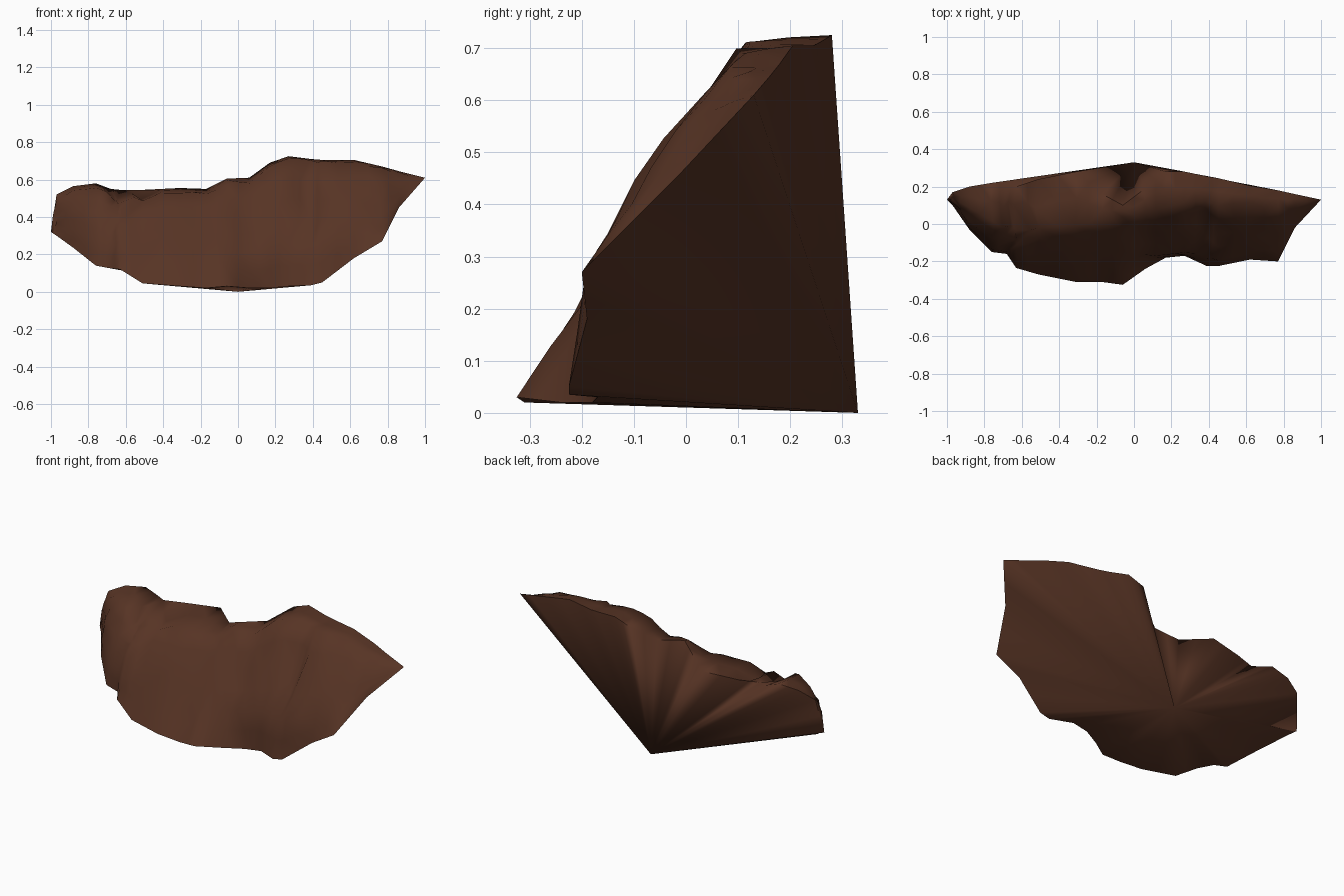
import bpy, bmesh, random
from mathutils import Vector

if "Cube" in bpy.data.objects:
    bpy.data.objects.remove(bpy.data.objects["Cube"])

random.seed(4)

# Cliff sections: x, foot y, foot z, lower y, upper y, brow y, rim y, rim z
SECTIONS = [
    (-.97, .10, .30, .11, .12, .14, .17, .52),
    (-.88, -.03, .235, -.02, .02, .08, .20, .565),
    (-.76, -.15, .14, -.13, -.08, .02, .22, .58),
    (-.68, -.16, .125, -.15, -.09, -.01, .22, .55),
    (-.63, -.235, .12, -.19, -.11, -.03, .20, .545),
    (-.51, -.27, .045, -.21, -.12, -.02, .24, .545),
    (-.31, -.31, .03, -.21, -.12, -.01, .28, .555),
    (-.17, -.31, .02, -.21, -.10, .01, .16, .55),
    (-.06, -.325, .03, -.20, -.08, .03, .10, .605),
    (.06, -.24, .02, -.17, -.05, .06, .19, .61),
    (.17, -.18, .02, -.16, -.04, .09, .28, .69),
    (.27, -.17, .03, -.15, -.02, .12, .28, .725),
    (.39, -.225, .035, -.18, .02, .12, .255, .71),
    (.45, -.225, .05, -.20, -.05, .10, .245, .705),
    (.62, -.19, .18, -.15, -.04, .11, .205, .705),
    (.77, -.20, .27, -.11, -.02, .08, .18, .67),
    (.86, -.02, .45, .01, .05, .10, .16, .645),
]

bm = bmesh.new()

# Front face: each section climbs foot -> brow, then runs back to the rim
columns = []
for x, yf, zf, y1, y2, yb, yr, zr in SECTIONS:
    zb = zr - (.01 if x > .2 else .025)
    heights = [zf, zf + (zb - zf) * .33, zf + (zb - zf) * .68, zb, zr]
    columns.append([bm.verts.new((x, y, z))
                    for y, z in zip((yf, y1, y2, yb, yr), heights)])
for a, b in zip(columns, columns[1:]):
    for i in range(4):
        bm.faces.new((a[i], b[i], b[i + 1], a[i + 1]))

# Pointed ends
for end, tip in ((columns[0], (-1, .13, .32)), (columns[-1], (1, .13, .61))):
    v = bm.verts.new(tip)
    for i in range(4):
        bm.faces.new((end[i], end[i + 1], v))

# Finer, slightly rough rock, broken up around the upper left ledge
bmesh.ops.subdivide_edges(bm, edges=bm.edges[:], cuts=1, use_grid_fill=True)
bmesh.ops.triangulate(bm, faces=bm.faces[:])
broken = Vector((-.60, .03, .52))
for v in bm.verts:
    if not v.is_boundary:
        amount = .006
        if (v.co - broken).length < .14:
            amount = .028
            v.co.z -= .025
        v.co += Vector([random.uniform(-amount, amount) for _ in range(3)])

# Back and underside: fan from the whole border to one low rear point
apex = bm.verts.new((0, .33, 0))
for e in [e for e in bm.edges if e.is_boundary]:
    bm.faces.new((*e.verts, apex))
bmesh.ops.recalc_face_normals(bm, faces=bm.faces[:])

mesh = bpy.data.meshes.new("rock_ledge")
bm.to_mesh(mesh)
bm.free()
rock = bpy.data.objects.new("rock_ledge", mesh)
bpy.context.collection.objects.link(rock)

brown = bpy.data.materials.new("brown_rock")
brown.diffuse_color = (.095, .034, .018, 1)
brown.use_nodes = True
brown.node_tree.nodes["Principled BSDF"].inputs["Base Color"].default_value = brown.diffuse_color
mesh.materials.append(brown)

bpy.context.view_layer.objects.active = rock
rock.select_set(True)
bpy.ops.object.shade_smooth_by_angle(angle=1.4)
